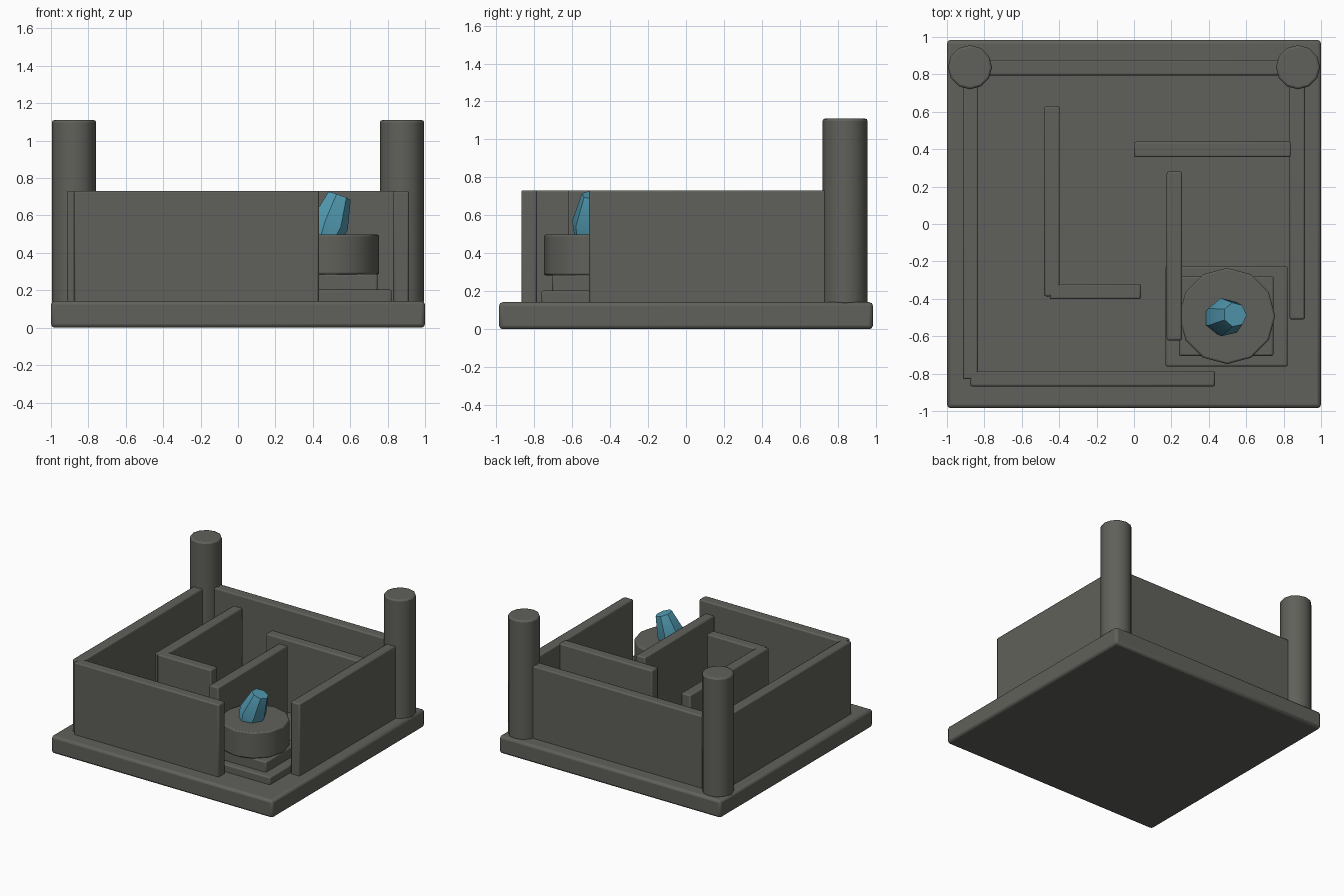
import bpy, bmesh, math
from mathutils import Matrix, Vector

if "Cube" in bpy.data.objects:
    bpy.data.objects.remove(bpy.data.objects["Cube"])


def material(name, rgb):
    m = bpy.data.materials.new(name)
    m.diffuse_color = (*rgb, 1)
    m.use_nodes = True
    m.node_tree.nodes["Principled BSDF"].inputs["Base Color"].default_value = m.diffuse_color
    return m


STONE = material("dark_stone", (0.118, 0.118, 0.104))
BLUE = material("crystal_blue", (0.085, 0.33, 0.45))


def finish(name, bm, mat, bevel=0.0, smooth=30):
    bmesh.ops.recalc_face_normals(bm, faces=bm.faces)
    me = bpy.data.meshes.new(name)
    bm.to_mesh(me)
    bm.free()
    me.materials.append(mat)
    ob = bpy.data.objects.new(name, me)
    bpy.context.collection.objects.link(ob)
    if bevel:
        b = ob.modifiers.new("edge", 'BEVEL')
        b.width, b.segments, b.limit_method = bevel, 2, 'ANGLE'
        b.angle_limit = math.radians(45)
    bpy.ops.object.select_all(action='DESELECT')
    bpy.context.view_layer.objects.active = ob
    ob.select_set(True)
    bpy.ops.object.shade_smooth_by_angle(angle=math.radians(smooth))
    return ob


def box(name, x0, x1, y0, y1, z0, z1, bevel=0.01):
    bm = bmesh.new()
    bmesh.ops.create_cube(bm, size=1)
    bmesh.ops.scale(bm, vec=(x1 - x0, y1 - y0, z1 - z0), verts=bm.verts)
    bmesh.ops.translate(bm, vec=((x0 + x1) / 2, (y0 + y1) / 2, (z0 + z1) / 2), verts=bm.verts)
    return finish(name, bm, STONE, bevel)


def stack(name, rings, sides, mat, matrix, bevel=0.0, smooth=35):
    """Closed solid from (radius, height) rings."""
    bm = bmesh.new()
    loops = [[bm.verts.new(matrix @ Vector((r * math.cos(2 * math.pi * i / sides),
                                            r * math.sin(2 * math.pi * i / sides), z)))
              for i in range(sides)] for r, z in rings]
    for a, b in zip(loops, loops[1:]):
        for i in range(sides):
            j = (i + 1) % sides
            bm.faces.new((a[i], a[j], b[j], b[i]))
    bm.faces.new(loops[0][::-1])
    bm.faces.new(loops[-1])
    return finish(name, bm, mat, bevel, smooth)


# Base slab
box("base_slab", -1, 1, -0.985, 0.985, 0, 0.143, 0.02)

# Outer and inner maze walls: x0, x1, y0, y1
walls = {
    "back_wall": (-0.88, 0.88, 0.795, 0.878),
    "left_wall": (-0.915, -0.833, -0.83, 0.84),
    "right_wall": (0.832, 0.914, -0.51, 0.84),
    "front_wall": (-0.876, 0.433, -0.868, -0.785),
    "inner_left_wall": (-0.48, -0.397, -0.387, 0.63),
    "inner_left_return": (-0.45, 0.037, -0.402, -0.32),
    "inner_right_wall": (0.0, 0.84, 0.357, 0.44),
    "inner_center_wall": (0.175, 0.257, -0.622, 0.28),
}
for name, (x0, x1, y0, y1) in walls.items():
    box(name, x0, x1, y0, y1, 0.13, 0.732)

# Corner towers at the back
for side, sx in (("left", -1), ("right", 1)):
    stack(side + "_tower", [(0.118, 0.132), (0.118, 1.11)], 12, STONE,
          Matrix.Translation((sx * 0.877, 0.838, 0)), 0.012)

# Stepped pedestal with drum
box("lower_step", 0.168, 0.822, -0.762, -0.226, 0.13, 0.203)
box("upper_step", 0.24, 0.746, -0.705, -0.28, 0.19, 0.287)
stack("pedestal_drum", [(0.257, 0.284), (0.257, 0.498)], 12, STONE,
      Matrix.Translation((0.498, -0.492, 0)), 0.01)

# Leaning crystal set into the drum
lean = Matrix.Translation((0.487, -0.498, 0.555)) @ Matrix.Rotation(math.radians(20), 4, Vector((-0.25, 1, 0)))
stack("crystal", [(0.08, -0.11), (0.105, 0.0), (0.066, 0.16)], 7, BLUE, lean)
